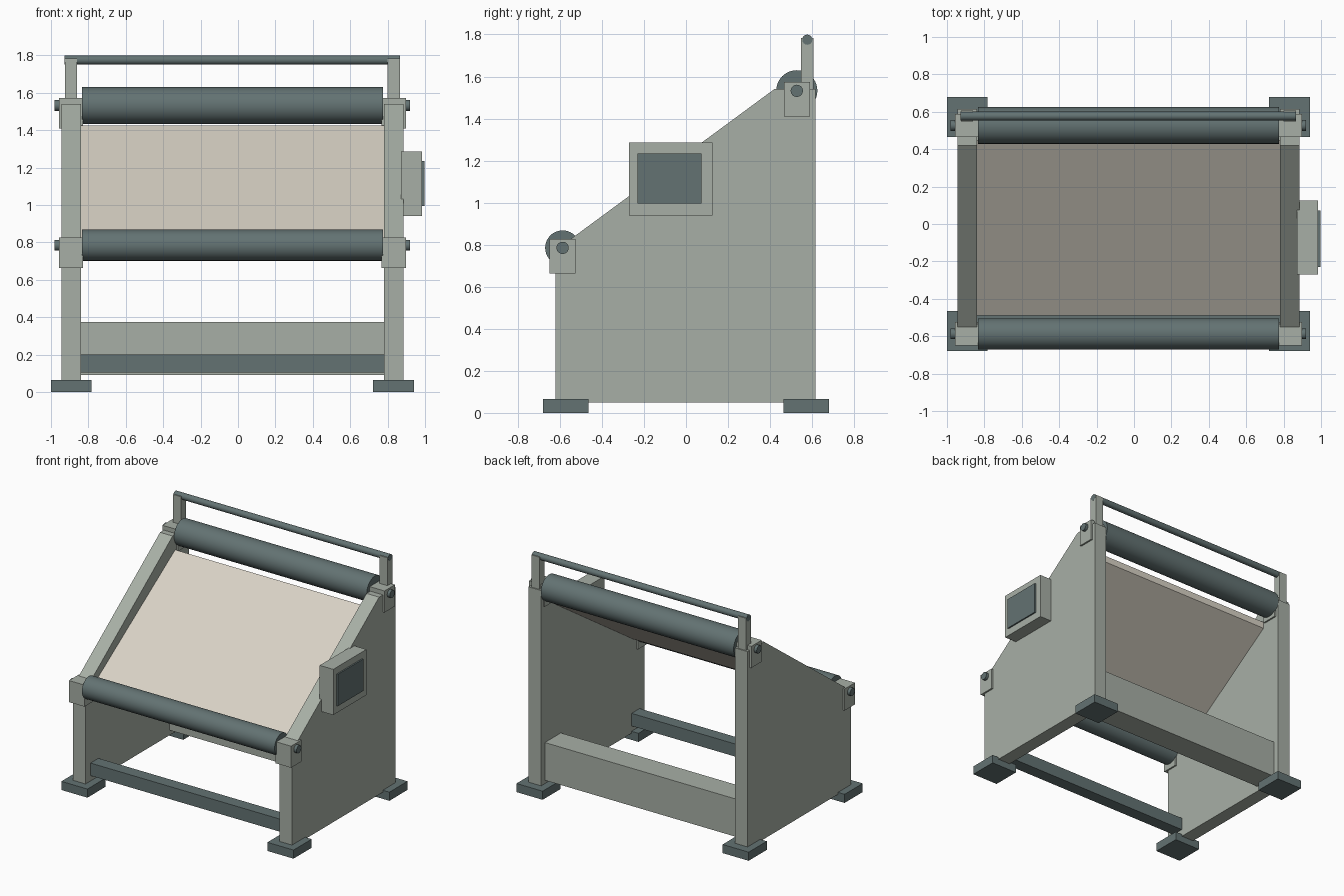
import bpy
import bmesh
import math
from mathutils import Matrix, Vector

cube = bpy.data.objects.get("Cube")
if cube:
    bpy.data.objects.remove(cube, do_unlink=True)


def material(name, rgb):
    m = bpy.data.materials.new(name)
    m.use_nodes = True
    m.diffuse_color = (*rgb, 1)
    m.node_tree.nodes["Principled BSDF"].inputs["Base Color"].default_value = (*rgb, 1)
    return m


PAINT = material("grey green paint", (0.39, 0.43, 0.38))
STEEL = material("dark slate steel", (0.125, 0.17, 0.17))
CLOTH = material("cream sheet", (0.69, 0.645, 0.56))


def finish(name, bm, mat):
    bmesh.ops.recalc_face_normals(bm, faces=bm.faces)
    mesh = bpy.data.meshes.new(name)
    bm.to_mesh(mesh)
    bm.free()
    mesh.materials.append(mat)
    obj = bpy.data.objects.new(name, mesh)
    bpy.context.collection.objects.link(obj)
    return obj


def box(name, x, y, z, mat):
    """Box from (low, high) ranges on each axis."""
    bm = bmesh.new()
    bmesh.ops.create_cube(bm, size=1)
    for v in bm.verts:
        v.co = Vector([(lo + hi) / 2 + c * (hi - lo) for c, (lo, hi) in zip(v.co, (x, y, z))])
    return finish(name, bm, mat)


def slab(name, profile, x, mat):
    """Side profile of (y, z) points extruded along x."""
    bm = bmesh.new()
    face = bm.faces.new([bm.verts.new((x[0], y, z)) for y, z in profile])
    new = bmesh.ops.extrude_face_region(bm, geom=[face])["geom"]
    bmesh.ops.translate(bm, vec=(x[1] - x[0], 0, 0),
                        verts=[g for g in new if isinstance(g, bmesh.types.BMVert)])
    return finish(name, bm, mat)


def rod(name, x, y, z, radius, mat):
    """Smooth cylinder lying along x."""
    bm = bmesh.new()
    place = Matrix.Translation(((x[0] + x[1]) / 2, y, z)) @ Matrix.Rotation(math.pi / 2, 4, "Y")
    bmesh.ops.create_cone(bm, cap_ends=True, segments=40, radius1=radius, radius2=radius,
                          depth=x[1] - x[0], matrix=place)
    obj = finish(name, bm, mat)
    bpy.ops.object.select_all(action="DESELECT")
    obj.select_set(True)
    bpy.context.view_layer.objects.active = obj
    bpy.ops.object.shade_smooth_by_angle(angle=math.radians(40))


MID = -0.03  # centre plane of the frame
INNER = (MID - 0.81, MID + 0.81)

# Roller positions: name, y, z, radius
ROLLERS = [("front", -0.587, 0.785, 0.083), ("rear", 0.527, 1.532, 0.098)]


def side_range(side, near, far):
    return tuple(sorted((MID + side * near, MID + side * far)))


# Side frames with everything that repeats on both sides
PLATE = [(-0.62, 0.05), (0.615, 0.05), (0.615, 1.54), (0.42, 1.54), (-0.555, 0.822), (-0.62, 0.822)]
for label, side in (("left", 1), ("right", -1)):
    slab(label + "_side_plate", PLATE, side_range(side, 0.81, 0.915), PAINT)
    box(label + "_bar_post", side_range(side, 0.83, 0.896), (0.547, 0.607), (1.45, 1.783), PAINT)
    for end, y in (("front", -0.572), ("rear", 0.572)):
        box(f"{label}_{end}_foot", side_range(side, 0.752, 0.97),
            (y - 0.108, y + 0.108), (0, 0.065), STEEL)
    for end, y, z, radius in ROLLERS:
        box(f"{label}_{end}_bearing_block", side_range(side, 0.798, 0.928),
            (y - 0.062, y + 0.062), (z - 0.122, z + 0.041), PAINT)

# Rollers and their axles
for end, y, z, radius in ROLLERS:
    rod(end + "_roller", (MID - 0.805, MID + 0.805), y, z, radius, STEEL)
    rod(end + "_axle", (MID - 0.95, MID + 0.95), y, z, 0.029, STEEL)

# Top guide bar
rod("top_bar", (MID - 0.897, MID + 0.897), 0.577, 1.775, 0.024, STEEL)

# Sloped sheet between the rollers
slab("sloped_sheet", [(-0.49, 0.80), (0.45, 1.425), (0.45, 1.375), (-0.49, 0.75)], INNER, CLOTH)

# Cross beams
box("rear_beam", INNER, (0.38, 0.57), (0.09, 0.375), PAINT)
box("front_beam", INNER, (-0.56, -0.465), (0.105, 0.2), STEEL)

# Control panel on the side
box("control_panel", (0.872, 0.985), (-0.27, 0.125), (0.94, 1.285), PAINT)
box("control_screen", (0.98, 0.996), (-0.23, 0.073), (0.995, 1.235), STEEL)
